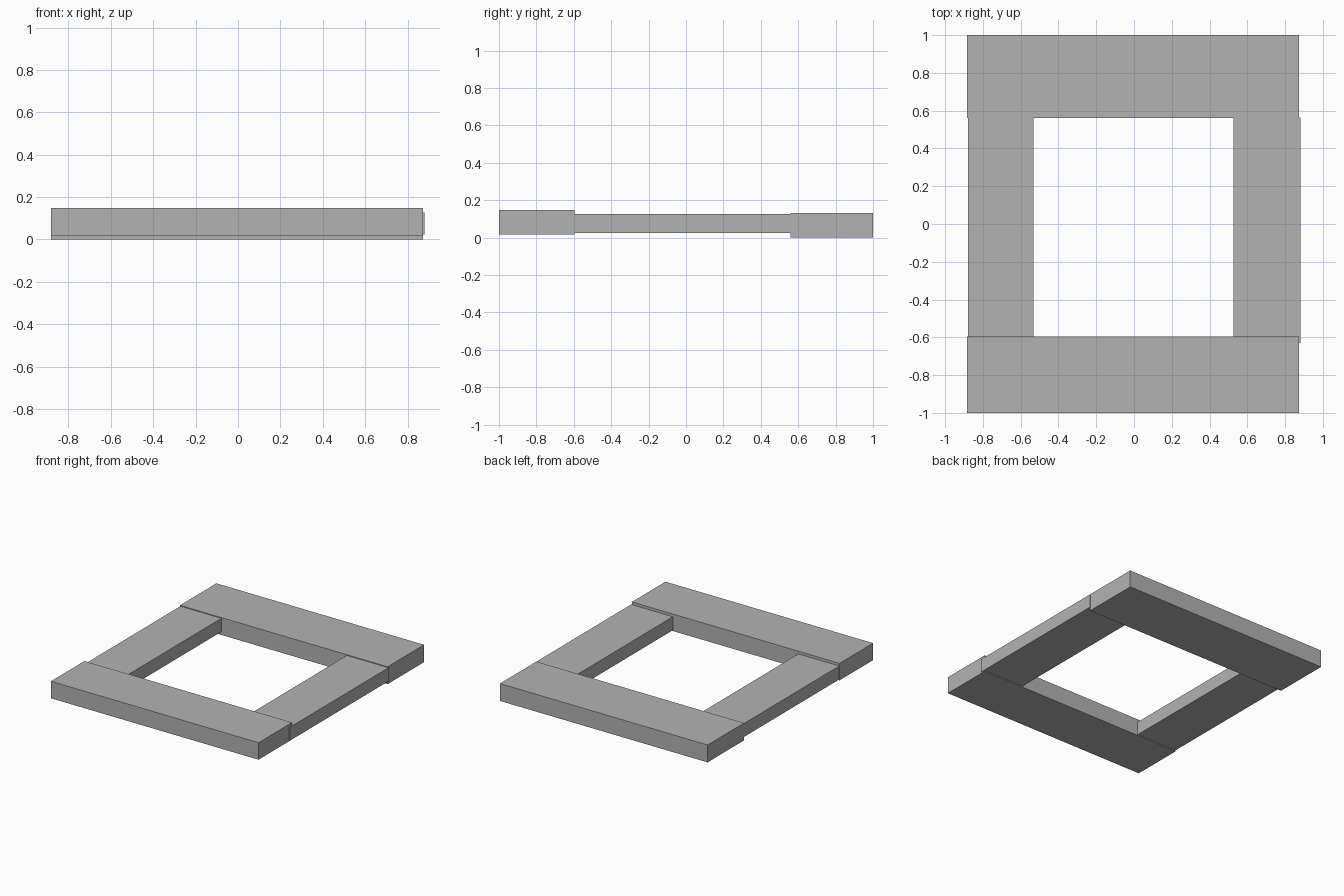
import bpy

cube = bpy.data.objects.get("Cube")
if cube:
    bpy.data.objects.remove(cube, do_unlink=True)

# Single plain grey for the whole frame
grey = bpy.data.materials.new("plain grey")
grey.use_nodes = True
colour = (0.45, 0.45, 0.45, 1)
grey.diffuse_color = colour
grey.node_tree.nodes["Principled BSDF"].inputs["Base Color"].default_value = colour


def beam(name, low, high):
    """Box between two opposite corners."""
    centre = [(a + b) / 2 for a, b in zip(low, high)]
    bpy.ops.mesh.primitive_cube_add(size=1, location=centre)
    obj = bpy.context.object
    obj.name = obj.data.name = name
    obj.scale = [b - a for a, b in zip(low, high)]
    bpy.ops.object.transform_apply(location=False, rotation=False, scale=True)
    obj.data.materials.append(grey)
    return obj


# Raised front beam and thicker, lower back beam
beam("front_beam", (-0.883, -1, 0.018), (0.874, -0.595, 0.148))
beam("back_beam", (-0.883, 0.56, 0), (0.874, 1, 0.133))

# Thinner side beams tucked slightly into the front and back beams
beam("right_beam", (-0.88, -0.63, 0.024), (-0.533, 0.565, 0.127))
beam("left_beam", (0.528, -0.63, 0.024), (0.881, 0.565, 0.127))
